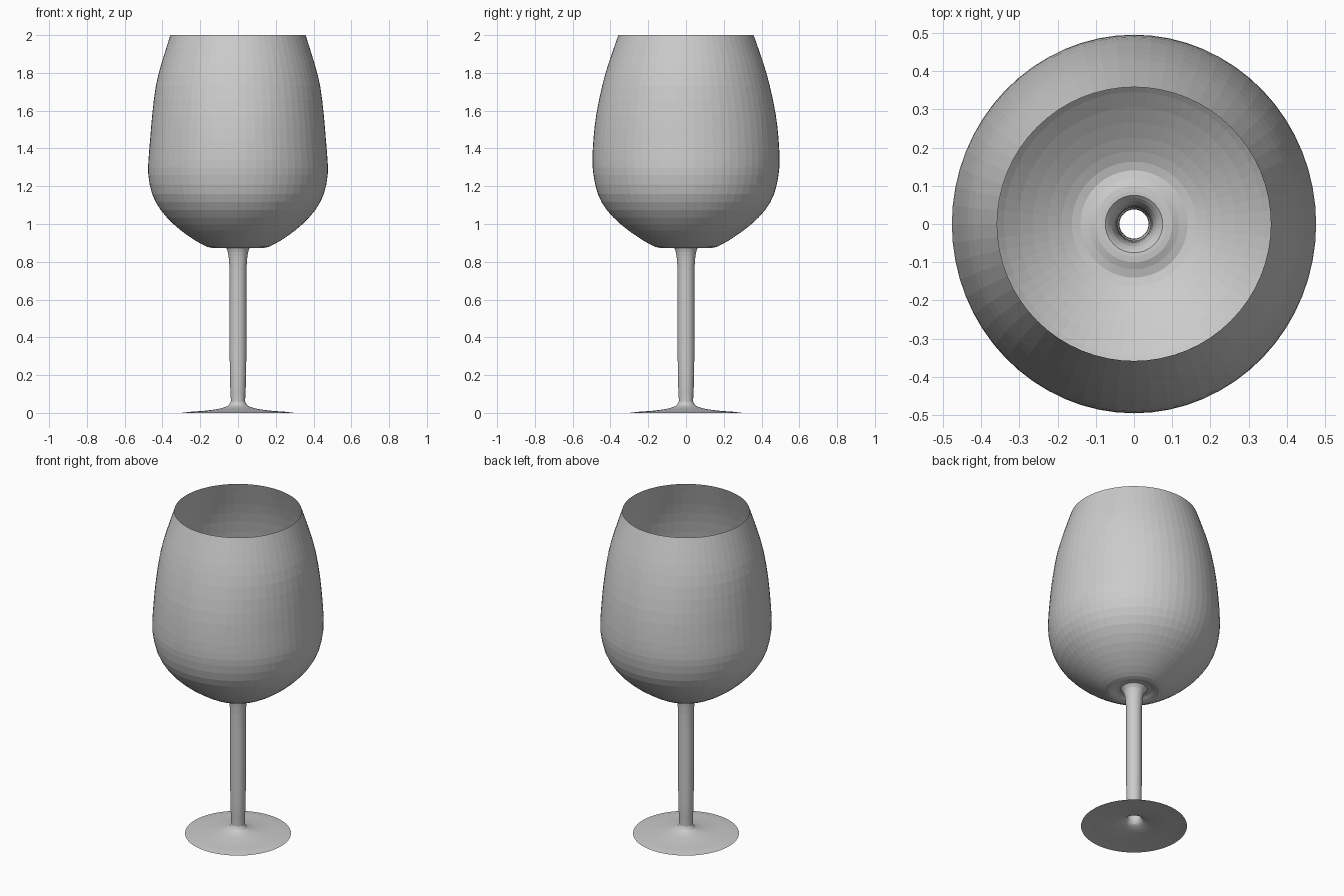
import bpy, bmesh, math

if "Cube" in bpy.data.objects:
    bpy.data.objects.remove(bpy.data.objects["Cube"])

SIDES = 64

def smooth_path(pts, steps):
    """Catmull-Rom curve through profile points."""
    out = []
    for i in range(len(pts) - 1):
        p0, p1 = pts[max(i - 1, 0)], pts[i]
        p2, p3 = pts[i + 1], pts[min(i + 2, len(pts) - 1)]
        for s in range(steps):
            t = s / steps
            out.append(tuple(0.5 * (2 * b + (c - a) * t + (2 * a - 5 * b + 4 * c - d) * t * t
                                    + (3 * b - a - 3 * c + d) * t ** 3)
                             for a, b, c, d in zip(p0, p1, p2, p3)))
    return out + [pts[-1]]

def turned(name, profile, steps=2):
    """Thin open shell of elliptical rings from (x radius, y radius, z)."""
    bm = bmesh.new()
    rings = []
    for rx, ry, z in smooth_path(profile, steps):
        angles = [2 * math.pi * k / SIDES for k in range(SIDES)]
        rings.append([bm.verts.new((rx * math.cos(a), ry * math.sin(a), z)) for a in angles])
    for lo, hi in zip(rings, rings[1:]):
        for k in range(SIDES):
            n = (k + 1) % SIDES
            bm.faces.new((lo[k], lo[n], hi[n], hi[k]))
    mesh = bpy.data.meshes.new(name)
    bm.to_mesh(mesh)
    bm.free()
    ob = bpy.data.objects.new(name, mesh)
    bpy.context.collection.objects.link(ob)
    return ob

def circular(pts):
    return [(r, r, z) for r, z in pts]

# Foot: thin flared disc, open at the stem
turned("foot", circular([(0.298, 0.0), (0.25, 0.006), (0.18, 0.011), (0.11, 0.02),
                         (0.07, 0.03), (0.048, 0.042), (0.038, 0.06)]))

# Stem: hollow tube widening into the bowl
turned("stem", circular([(0.038, 0.06), (0.039, 0.1), (0.043, 0.19), (0.044, 0.4), (0.044, 0.7),
                         (0.046, 0.78), (0.05, 0.83), (0.059, 0.868), (0.075, 0.888)]))

# Bowl: dimpled underside, slightly narrower across x at the belly
turned("bowl", [(0.075, 0.075, 0.888), (0.1, 0.1, 0.887), (0.14, 0.14, 0.874),
                (0.19, 0.19, 0.892), (0.265, 0.265, 0.938), (0.34, 0.345, 0.998),
                (0.41, 0.42, 1.075), (0.455, 0.467, 1.16), (0.475, 0.49, 1.26),
                (0.474, 0.495, 1.34), (0.465, 0.49, 1.45), (0.454, 0.475, 1.58),
                (0.435, 0.444, 1.73), (0.405, 0.41, 1.85), (0.358, 0.358, 2.0)])
